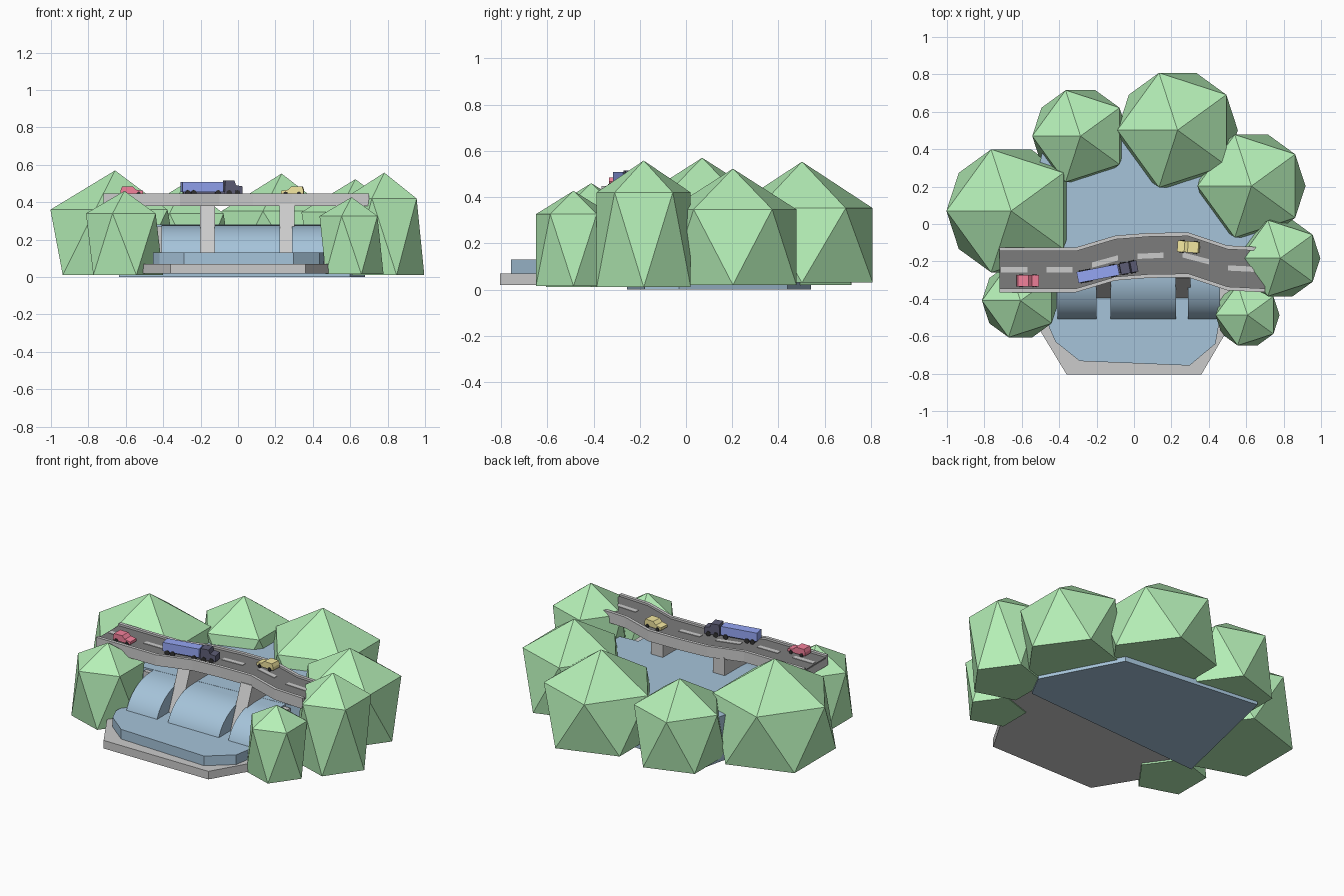
import bpy, bmesh
from math import sin, cos, pi, radians
from mathutils import Matrix, Vector

if "Cube" in bpy.data.objects:
    bpy.data.objects.remove(bpy.data.objects["Cube"])


def material(name, r, g, b):
    m = bpy.data.materials.new(name)
    m.diffuse_color = (r, g, b, 1)
    m.use_nodes = True
    m.node_tree.nodes["Principled BSDF"].inputs["Base Color"].default_value = m.diffuse_color
    return m


GREEN = material("leaf_green", .46, .86, .47)
WATER = material("water_blue", .38, .55, .70)
ASPHALT = material("asphalt", .20, .20, .20)
BLUE = material("truck_blue", .30, .38, .90)
DARK = material("cab_dark", .11, .11, .18)
RED = material("car_red", .90, .22, .33)
YELLOW = material("car_yellow", .90, .80, .35)
BLACK = material("tyre_black", .03, .03, .03)


def make(name, bm, mat=None, matrix=None):
    bmesh.ops.recalc_face_normals(bm, faces=bm.faces)
    if matrix:
        bm.transform(matrix)
    me = bpy.data.meshes.new(name)
    bm.to_mesh(me)
    bm.free()
    ob = bpy.data.objects.new(name, me)
    bpy.context.collection.objects.link(ob)
    if mat:
        me.materials.append(mat)
    return ob


def extrude(name, points, vec, mat=None, matrix=None):
    """Closed outline of 3D points pushed along vec."""
    bm = bmesh.new()
    face = bm.faces.new([bm.verts.new(p) for p in points])
    geo = bmesh.ops.extrude_face_region(bm, geom=[face], use_keep_orig=True)["geom"]
    bmesh.ops.translate(bm, vec=vec,
                        verts=[v for v in geo if isinstance(v, bmesh.types.BMVert)])
    return make(name, bm, mat, matrix)


def slab(name, outline, z0, z1, mat=None):
    return extrude(name, [(x, y, z0) for x, y in outline], (0, 0, z1 - z0), mat)


def side_profile(name, outline, x0, x1, mat=None):
    return extrude(name, [(x0, y, z) for y, z in outline], (x1 - x0, 0, 0), mat)


# trees: pointed five-sided crown, twisted sides, flat bottom
def tree(name, x, y, r, top, shoulder, base):
    bm = bmesh.new()

    def ring(z, start):
        return [bm.verts.new((x + r * cos(start + k * 2 * pi / 5),
                              y + r * sin(start + k * 2 * pi / 5), z)) for k in range(5)]
    apex = bm.verts.new((x, y, top))
    up, low = ring(shoulder, pi / 5), ring(base, 0)
    for k in range(5):
        n = (k + 1) % 5
        bm.faces.new((apex, up[k], up[n]))
        bm.faces.new((up[k], low[k], low[n]))
        bm.faces.new((up[k], low[n], up[n]))
    bm.faces.new(low)
    make(name, bm, GREEN)


for name, *dims in (
        ("tree_left", -.657, .07, .346, .57, .36, .01),
        ("tree_back_left", -.286, .47, .258, .50, .34, .02),
        ("tree_back", .233, .502, .322, .553, .352, .03),
        ("tree_back_right", .628, .203, .289, .523, .347, .02),
        ("tree_right", .782, -.183, .214, .558, .42, .01),
        ("tree_front_right", .607, -.487, .171, .427, .326, .015),
        ("tree_front_left", -.607, -.41, .206, .46, .34, .01)):
    tree(name, *dims)

# reservoir, concrete basin and lower pool
slab("reservoir_water", [(-.636, -.256), (.60, -.18), (.678, -.03), (.43, .44),
                         (-.455, .54)], 0, .28, WATER)
slab("concrete_basin", [(-.36, -.805), (.36, -.805), (.48, -.60), (.62, -.35), (.66, -.08),
                        (-.63, -.24), (-.62, -.37), (-.49, -.59)], .02, .07)
slab("lower_pool", [(-.29, -.733), (.297, -.757), (.436, -.64), (.46, -.50), (.46, -.22),
                    (-.46, -.22), (-.455, -.55), (-.42, -.63)], .06, .13, WATER)

# spillway water, rounded over the crest
curve = [(-.27 - .25 * sin(t * pi / 18), .07 + .209 * cos(t * pi / 18)) for t in range(9)]
profile = [(-.15, .05), (-.15, .279)] + curve + [(-.52, .05)]
chutes = [side_profile("spillway_water_" + n, profile, a, b, WATER)
          for n, a, b in (("left", -.41, -.20), ("middle", -.125, .225), ("right", .29, .46))]
bpy.ops.object.select_all(action="DESELECT")
for ob in chutes:
    ob.select_set(True)
bpy.context.view_layer.objects.active = chutes[0]
bpy.ops.object.shade_smooth_by_angle(angle=radians(30))

# sloped piers and the dam wall behind them
for n, a in (("left", -.203), ("right", .222)):
    side_profile("pier_" + n, [(-.40, .06), (-.395, .13), (-.29, .39), (-.09, .39), (-.09, .06)],
                 a, a + .08)
side_profile("dam_wall", [(-.27, .05), (-.27, .27), (-.20, .27), (-.20, .05)], -.46, .50)

# road follows a gently bent path
PATH = [(-.72, -.245), (-.31, -.245), (-.10, -.182), (.08, -.168), (.29, -.165), (.50, -.235),
        (.70, -.245)]


def road_y(x):
    for (x0, y0), (x1, y1) in zip(PATH, PATH[1:]):
        if x <= x1:
            return y0 + (y1 - y0) * (x - x0) / (x1 - x0)
    return PATH[-1][1]


def ribbon(name, path, a, b, z0, z1, mat=None):
    slab(name, [(x, y + a) for x, y in path] + [(x, y + b) for x, y in reversed(path)],
         z0, z1, mat)


ribbon("road_deck", PATH, -.12, .12, .38, .425)
ribbon("road_surface", PATH, -.10, .10, .42, .435, ASPHALT)
ribbon("kerb_front", PATH, -.12, -.10, .42, .447)
ribbon("kerb_back", PATH, .10, .12, .42, .447)
for i in range(6):
    x = -.64 + i * .2425
    ends = [(x - .07, road_y(x - .07)), (x + .07, road_y(x + .07))]
    ribbon("lane_mark_%d" % (i + 1), ends, -.014, .014, .43, .438)


# vehicles: side outlines, pointing along local +x
def part(name, outline, width, matrix, mat):
    extrude(name, [(x, -width / 2, z) for x, z in outline], (0, width, 0), mat, matrix)


def wheels(name, xs, r, width, matrix):
    for i, x in enumerate(xs):
        for side in (-1, 1):
            bm = bmesh.new()
            bmesh.ops.create_cone(bm, cap_ends=True, segments=10, radius1=r, radius2=r, depth=.012,
                                  matrix=Matrix.Translation((x, side * width / 2, r))
                                  @ Matrix.Rotation(pi / 2, 4, "X"))
            make("%s_wheel_%d_%s" % (name, i + 1, "left" if side > 0 else "right"),
                 bm, BLACK, matrix)


def place(x, y, degrees):
    return Matrix.Translation((x, y, .435)) @ Matrix.Rotation(radians(degrees), 4, "Z")


def car(name, x, y, degrees, mat):
    m = place(x, y, degrees)
    part(name + "_body", [(-.06, .01), (.06, .01), (.06, .026), (.022, .032), (.004, .05),
                          (-.052, .05), (-.06, .03)], .06, m, mat)
    wheels(name, (-.036, .036), .011, .056, m)


car("red_car", -.567, -.303, 0, RED)
car("yellow_car", .292, -.122, 176, YELLOW)

m = place(-.142, -.255, 11)
part("truck_trailer", [(-.163, .02), (.06, .02), (.06, .074), (-.163, .074)], .06, m, BLUE)
part("truck_chassis", [(-.155, .012), (.15, .012), (.15, .022), (-.155, .022)], .04, m, DARK)
part("truck_cab", [(.066, .012), (.163, .012), (.163, .05), (.128, .056), (.12, .08),
                   (.07, .08)], .06, m, DARK)
wheels("truck", (-.135, -.102, .03, .09, .136), .015, .056, m)
